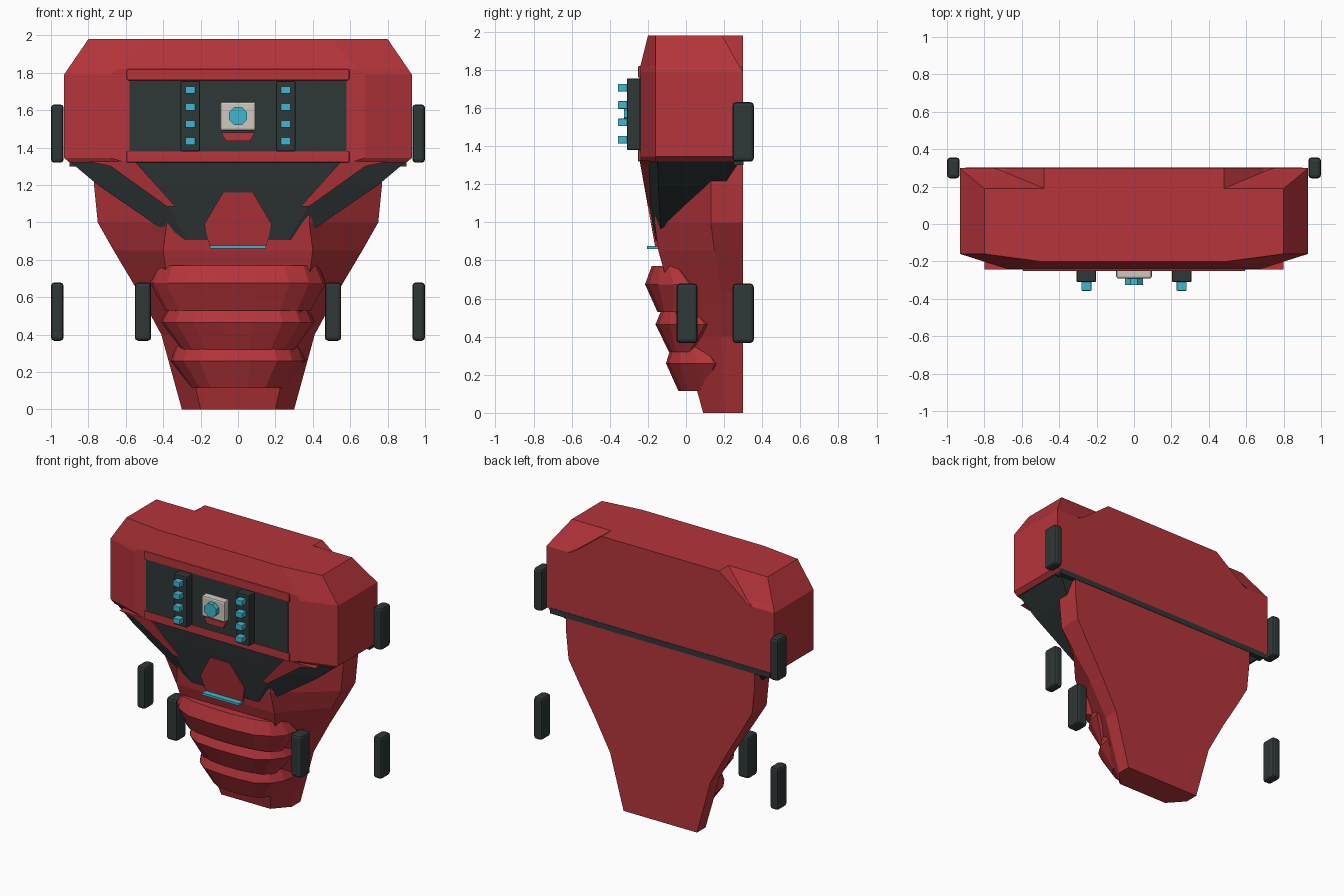
import bpy, bmesh, math

cube = bpy.data.objects.get("Cube")
if cube:
    bpy.data.objects.remove(cube)


def material(name, rgb):
    m = bpy.data.materials.new(name)
    m.use_nodes = True
    m.diffuse_color = (*rgb, 1)
    m.node_tree.nodes["Principled BSDF"].inputs["Base Color"].default_value = (*rgb, 1)
    return m


RED = material("armour_red", (0.46, 0.035, 0.043))
DARK = material("charcoal", (0.028, 0.038, 0.038))
CYAN = material("light_cyan", (0.05, 0.47, 0.62))
WHITE = material("off_white", (0.62, 0.58, 0.52))


def finish(bm, name, mat, bevel=0):
    bmesh.ops.recalc_face_normals(bm, faces=bm.faces)
    mesh = bpy.data.meshes.new(name)
    bm.to_mesh(mesh)
    bm.free()
    mesh.materials.append(mat)
    ob = bpy.data.objects.new(name, mesh)
    bpy.context.scene.collection.objects.link(ob)
    if bevel:
        mod = ob.modifiers.new("bevel", "BEVEL")
        mod.width = bevel
        mod.segments = 2
    return ob


def skin(bm, rings):
    """Join rings of equal length and cap both ends."""
    loops = [[bm.verts.new(p) for p in ring] for ring in rings]
    n = len(loops[0])
    for a, b in zip(loops, loops[1:]):
        for i in range(n):
            j = (i + 1) % n
            bm.faces.new((a[i], a[j], b[j], b[i]))
    bm.faces.new(loops[0])
    bm.faces.new(loops[-1])


def loft(name, levels, mat):
    """levels: (z, half outline from back to front), mirrored across x."""
    bm = bmesh.new()
    skin(bm, [[(x, y, z) for x, y in half] + [(-x, y, z) for x, y in reversed(half)]
              for z, half in levels])
    return finish(bm, name, mat)


def plate(name, outline, front, depth, mat):
    """Extrude an x-z outline back from a front surface y = front(z)."""
    bm = bmesh.new()
    skin(bm, [[(x, front(z) + d, z) for x, z in outline] for d in (0, depth)])
    return finish(bm, name, mat)


def box(name, x, y, z, mat, bevel=0):
    bm = bmesh.new()
    skin(bm, [[(x[0], y[0], k), (x[1], y[0], k), (x[1], y[1], k), (x[0], y[1], k)] for k in z])
    return finish(bm, name, mat, bevel)


# Tapered torso with a flat back and chamfered front
torso = [(0, 0.3, 0.2, 0.2, 0.09), (0.4, 0.41, 0.19, 0.29, -0.02),
         (0.64, 0.54, 0.18, 0.37, -0.085), (0.85, 0.665, 0.15, 0.4, -0.145),
         (1.0, 0.75, 0.13, 0.38, -0.165), (1.2, 0.77, 0.13, 0.4, -0.17),
         (1.32, 0.77, 0.13, 0.4, -0.17)]
loft("torso", [(z, [(w, 0.3), (w, ys), (f, yf)]) for z, w, ys, f, yf in torso], RED)

# Broad chest with sloped shoulders, notched at the top back corners
loft("chest", [
    (1.325, [(0.9, 0.3), (0.75, 0.3), (0.74, 0.3), (0.9, -0.16), (0.68, -0.24)]),
    (1.35, [(0.93, 0.3), (0.75, 0.3), (0.74, 0.3), (0.93, -0.16), (0.68, -0.24)][:1]
     + [(0.75, 0.3), (0.74, 0.3), (0.93, -0.16), (0.68, -0.24)]),
] and [
    (z, [(0.48 + c * 0.26, 0.3), (0.48 + c * 0.27, yb), (w, yb), (w, -0.16), (f, yf)])
    for z, c, yb, w, f, yf in [(1.32, 1, 0.3, 0.9, 0.6, -0.24), (1.345, 1, 0.3, 0.93, 0.68, -0.24),
                               (1.79, 1, 0.3, 0.93, 0.68, -0.24), (1.82, 0.8, 0.28, 0.91, 0.65, -0.24),
                               (1.98, 0, 0.19, 0.8, 0.5, -0.2)]], RED)

# Dark V-shaped underside of the chest
loft("chest_underside", [
    (0.905, [(0.32, -0.06), (0.32, -0.13), (0.27, -0.16)]),
    (1.2, [(0.75, 0.2), (0.75, -0.145), (0.44, -0.213)]),
    (1.335, [(0.91, 0.292), (0.91, -0.15), (0.55, -0.235)])], DARK)
box("back_seam", (-0.9, 0.9), (0.25, 0.303), (1.3, 1.34), DARK)


def belly(z):
    return -0.168 - 0.18 * (z - 0.905)


# Red inlays on the dark underside
plate("belly_badge", [(-0.08, 1.16), (0.08, 1.16), (0.18, 0.99), (0.15, 0.87),
                      (-0.15, 0.87), (-0.18, 0.99)], belly, 0.06, RED)
for side, s in (("left", 1), ("right", -1)):
    plate(side + "_chest_inlay", [(s * 0.55, 1.325), (s * 0.335, 1.085), (s * 0.38, 1.085),
                                  (s * 0.68, 1.3), (s * 0.8, 1.325)], belly, 0.07, RED)
box("belly_light", (-0.15, 0.15), (-0.205, -0.12), (0.86, 0.876), CYAN)

# Display panel with rims above and below
box("display_panel", (-0.58, 0.58), (-0.245, -0.2), (1.38, 1.76), DARK)
for name, z in (("upper_rim", (1.76, 1.82)), ("lower_rim", (1.32, 1.38))):
    box(name, (-0.595, 0.595), (-0.252, -0.2), z, RED, 0.006)

# Raised button columns
for side, s in (("left", 1), ("right", -1)):
    c = s * 0.255
    box(side + "_button_column", (c - 0.052, c + 0.052), (-0.31, -0.22), (1.38, 1.755), DARK, 0.006)
    for i in range(4):
        z = 1.707 - i * 0.091
        box(side + "_button", (c - 0.027, c + 0.027), (-0.357, -0.3), (z - 0.02, z + 0.02), CYAN, 0.004)

# Central white housing with an octagonal light
box("light_housing", (-0.095, 0.095), (-0.292, -0.23), (1.49, 1.645), WHITE, 0.012)
ring = [(0.052 * math.cos(math.pi * (i + 0.5) / 4), 1.57 + 0.052 * math.sin(math.pi * (i + 0.5) / 4))
        for i in range(8)]
plate("octagon_light", ring, lambda z: -0.326, 0.05, CYAN)
plate("housing_tab", [(-0.09, 1.48), (0.09, 1.48), (0.065, 1.435), (-0.065, 1.435)],
      lambda z: -0.27, 0.04, RED)


def arc(w, front, back):
    """Half outline of a blunt curved band."""
    pts = [(w * 0.9, back), (w, back - 0.04)]
    for t in (0.45, 0.75):
        pts.append((w * (1 - 0.45 * t * t * t), back + (front - back) * t))
    return pts + [(w * 0.58, front + 0.015), (w * 0.2, front)]


# Three overlapping abdominal bands: (z, half width, front y, back y)
bands = [
    [(0.53, 0.39, -0.15, 0.0), (0.675, 0.47, -0.215, 0.06), (0.77, 0.43, -0.18, -0.01)],
    [(0.32, 0.3, -0.09, 0.06), (0.465, 0.41, -0.16, 0.14), (0.55, 0.37, -0.125, 0.07)],
    [(0.115, 0.25, -0.04, 0.15), (0.26, 0.36, -0.105, 0.19), (0.36, 0.32, -0.075, 0.13)]]
for name, levels in zip(("upper", "middle", "lower"), bands):
    loft(name + "_abdomen_band", [(z, arc(w, f, b)) for z, w, f, b in levels], RED)

# Detached side clips
clips = [("upper_clip", 0.966, 0.3, 1.475), ("lower_clip", 0.966, 0.3, 0.523),
         ("waist_clip", 0.508, 0.005, 0.523)]
for name, x, y, z in clips:
    for side, s in (("left", 1), ("right", -1)):
        w = 0.034 if x > 0.9 else 0.044
        box(side + "_" + name, (s * x - w, s * x + w), (y - 0.056, y + 0.056),
            (z - 0.156, z + 0.156), DARK, 0.018)
